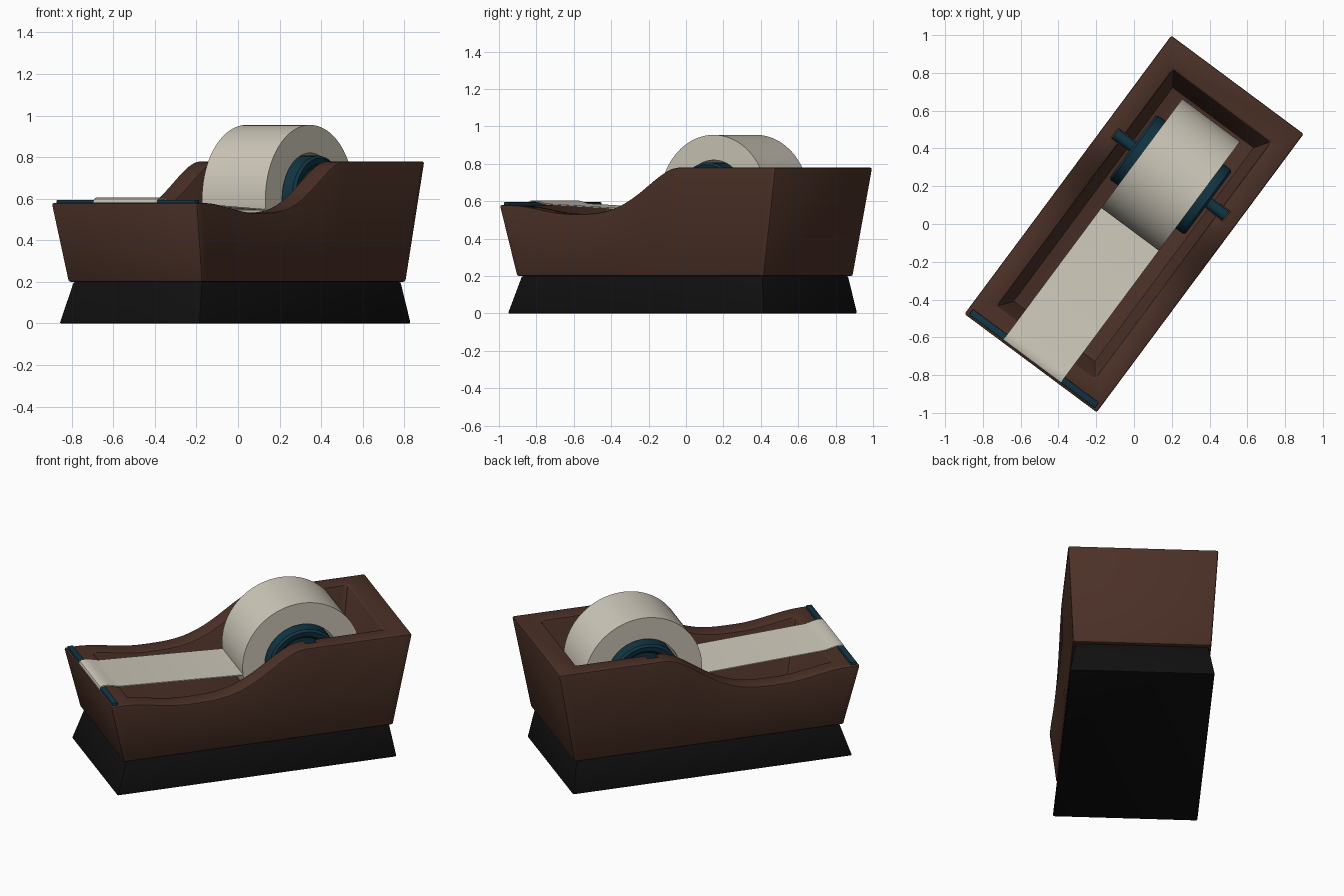
import bpy, bmesh, math

if "Cube" in bpy.data.objects:
    bpy.data.objects.remove(bpy.data.objects["Cube"])

TURN = math.atan2(1.48, 1.1)      # the whole model sits turned on the ground
AXLE_X, AXLE_Z = 0.325, 0.595     # centre of the tape roll
STATIONS = 48


def material(name, rgb):
    m = bpy.data.materials.new(name)
    m.use_nodes = True
    m.diffuse_color = (*rgb, 1)
    bsdf = m.node_tree.nodes["Principled BSDF"]
    bsdf.inputs["Base Color"].default_value = (*rgb, 1)
    bsdf.inputs["Roughness"].default_value = 0.6
    return m


brown = material("brown", (0.07, 0.03, 0.02))
black = material("black", (0.005, 0.005, 0.005))
navy = material("navy", (0.006, 0.035, 0.058))
cream = material("cream", (0.62, 0.58, 0.49))


def make_object(name, bm, mat, bevel=0, cutter=None):
    """Turn a bmesh into a finished object with modifiers applied."""
    bmesh.ops.recalc_face_normals(bm, faces=bm.faces)
    mesh = bpy.data.meshes.new(name)
    bm.to_mesh(mesh)
    bm.free()
    mesh.materials.append(mat)
    ob = bpy.data.objects.new(name, mesh)
    bpy.context.collection.objects.link(ob)
    ob.rotation_euler.z = TURN
    bpy.ops.object.select_all(action='DESELECT')
    ob.select_set(True)
    bpy.context.view_layer.objects.active = ob
    if bevel:
        mod = ob.modifiers.new("soft_edges", 'BEVEL')
        mod.width, mod.segments = bevel, 2
        mod.limit_method, mod.angle_limit = 'ANGLE', math.radians(35)
        bpy.ops.object.modifier_apply(modifier=mod.name)
    if cutter:
        mod = ob.modifiers.new("slots", 'BOOLEAN')
        mod.operation, mod.solver, mod.object = 'DIFFERENCE', 'EXACT', cutter
        bpy.ops.object.modifier_apply(modifier=mod.name)
    bpy.ops.object.shade_smooth_by_angle(angle=math.radians(35))
    return ob


def rim_height(x):
    """Side profile of the rim: low front, dip, then a rise to the back."""
    def ease(t):
        t = min(max(t, 0), 1)
        return t * t * (3 - 2 * t)
    dip = 0.58 - 0.048 * ease((x + 0.85) / 0.4)
    rise = max(0, min(1, (x + 0.42) / 0.69))
    return dip + 0.248 * ease(rise ** 1.6)


def ring(bm, front, back, width, height, count):
    """Rectangular loop of points, dense along both long sides."""
    xs = [-front + (front + back) * i / count for i in range(count + 1)]
    points = [(x, -width) for x in xs] + [(x, width) for x in reversed(xs)]
    return [bm.verts.new((x, y, height(x))) for x, y in points]


def stack(rings, count):
    """Bridge rectangular loops and cap the first and last one."""
    bm = bmesh.new()
    loops = [ring(bm, *r, count) for r in rings]
    for a, b in zip(loops, loops[1:]):
        for i in range(len(a)):
            j = (i + 1) % len(a)
            bm.faces.new((a[i], a[j], b[j], b[i]))
    bm.faces.new(loops[0])
    bm.faces.new(loops[-1])
    return bm


def add_box(bm, centre, size):
    verts = bmesh.ops.create_cube(bm, size=1)["verts"]
    bmesh.ops.scale(bm, vec=size, verts=verts)
    bmesh.ops.translate(bm, vec=centre, verts=verts)


def lathe(profile, segments=72):
    """Spin a closed (radius, across) outline around the axle line."""
    bm = bmesh.new()
    verts = [bm.verts.new((AXLE_X + r, y, AXLE_Z)) for r, y in profile]
    edges = [bm.edges.new((verts[i - 1], verts[i])) for i in range(len(verts))]
    bmesh.ops.spin(bm, geom=verts + edges, cent=(AXLE_X, 0, AXLE_Z),
                   axis=(0, 1, 0), angle=math.tau, steps=segments)
    bmesh.ops.remove_doubles(bm, verts=bm.verts, dist=0.0001)
    return bm


# Flared foot under the body
make_object("base", stack([
    (0.877, 0.831, 0.421, lambda x: 0),
    (0.81, 0.796, 0.386, lambda x: 0.2)], 1), black, bevel=0.008)

# Slots in the side walls that hold the axle
bm = bmesh.new()
for side in (-1, 1):
    add_box(bm, (AXLE_X, side * 0.3, 0.78), (0.066, 0.14, 0.43))
slots = make_object("slot_cutter", bm, brown)
slots.hide_render = True

# Hollow tapered body: outside, rim, inside and floor
make_object("body", stack([
    (0.83, 0.815, 0.402, lambda x: 0.2),
    (0.92, 0.92, 0.437, rim_height),
    (0.78, 0.78, 0.322, rim_height),
    (0.71, 0.705, 0.27, lambda x: 0.23)], STATIONS), brown,
    bevel=0.01, cutter=slots)
bpy.data.objects.remove(slots)

# Roll of tape
make_object("tape_roll", lathe([
    (0.225, -0.19), (0.36, -0.19), (0.36, 0.19), (0.225, 0.19)], 96), cream)

# Hub with dished flanges, and the axle through it
half = [(0.002, 0.215), (0.15, 0.215), (0.17, 0.245), (0.2, 0.25),
        (0.212, 0.238), (0.212, 0.19)]
make_object("hub", lathe(half + [(r, -y) for r, y in reversed(half)]), navy)
make_object("axle", lathe([
    (0.001, -0.365), (0.03, -0.365), (0.03, 0.365), (0.001, 0.365)], 24), navy)

# Cutting bar along the front rim
bm = bmesh.new()
add_box(bm, (-0.888, 0, 0.58), (0.036, 0.83, 0.03))
make_object("cutting_bar", bm, navy, bevel=0.004)

# Loose strip of tape running from the roll over the bar
path = [(-0.03, 0.55), (-0.79, 0.588), (-0.83, 0.598), (-0.86, 0.605),
        (-0.89, 0.605), (-0.904, 0.598), (-0.908, 0.588)]
bm = bmesh.new()
rows = [[bm.verts.new((x, y, z - drop)) for y, drop in
         ((-0.19, 0), (0.19, 0), (0.19, 0.007), (-0.19, 0.007))]
        for x, z in path]
for a, b in zip(rows, rows[1:]):
    for i in range(4):
        j = (i + 1) % 4
        bm.faces.new((a[i], a[j], b[j], b[i]))
bm.faces.new(rows[0])
bm.faces.new(rows[-1])
make_object("tape_strip", bm, cream)
